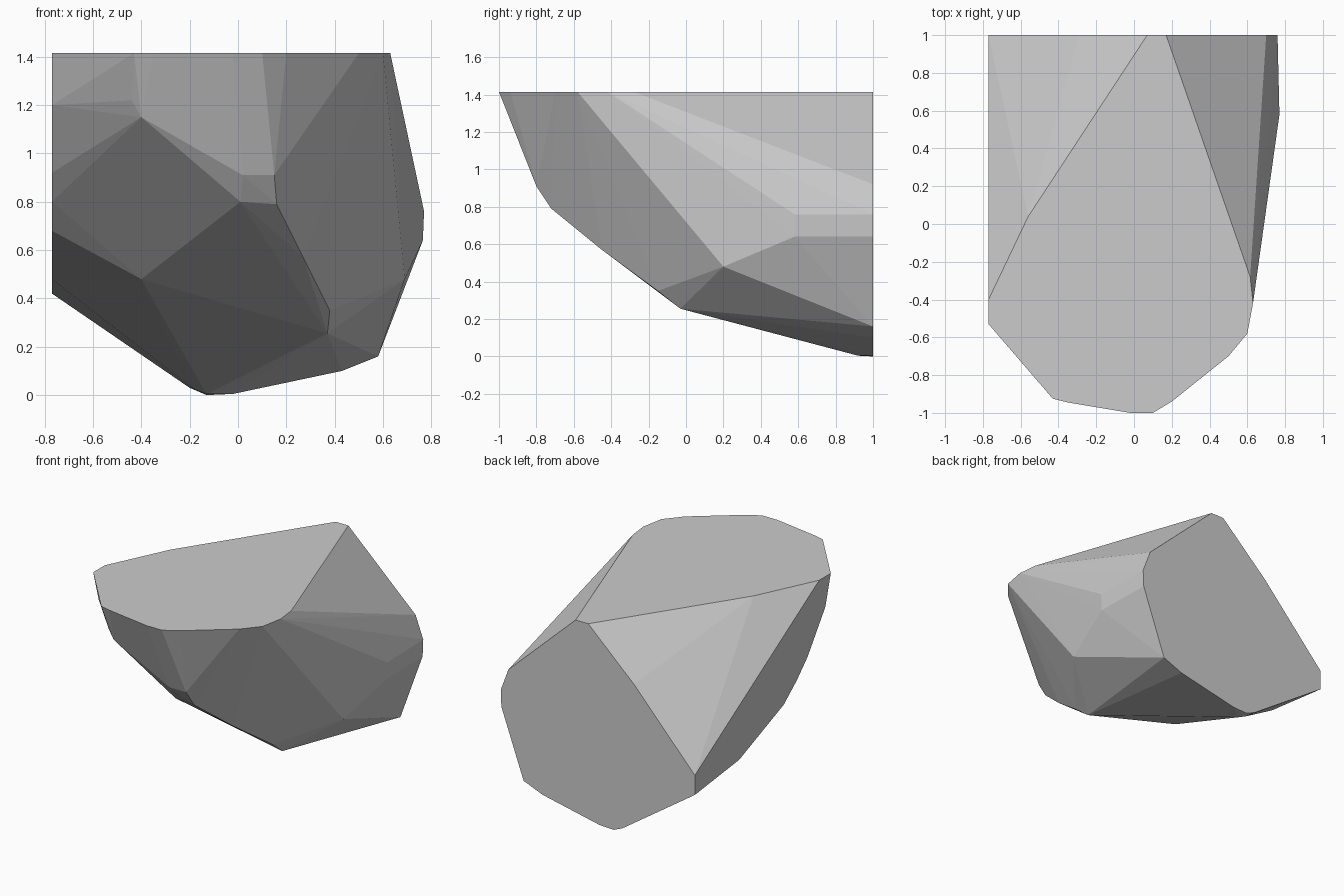
import bpy, bmesh

# Flat cut outlines of the boulder
H = 1.415
top = [(0.07, 1), (0.17, 1), (0.615, -0.28), (0.63, -0.42), (0.60, -0.58), (0.5, -0.7),
       (0.2, -0.94), (0.1, -1), (-0.02, -1), (-0.35, -0.945), (-0.43, -0.925),
       (-0.77, -0.53), (-0.77, -0.4), (-0.56, 0.04)]                     # x, y
back = [(0.70, 0.92), (0.76, 0.76), (0.755, 0.64), (0.58, 0.16), (0.43, 0.10),
        (-0.02, 0.005), (-0.13, 0), (-0.2, 0.03), (-0.77, 0.42), (-0.77, 0.56),
        (-0.29, 1.08)]                                                   # x, z
left = [(-0.47, 1.2), (-0.27, 0.92), (-0.15, 0.8), (0, 0.68), (0.5, 0.48)]  # y, z

# Facet corners on the chipped front, right and underside
chips = [(0.15, -0.8, 0.91), (0.02, -0.8, 0.91), (0.16, -0.72, 0.79), (0.01, -0.72, 0.8),
         (0.27, -0.45, 0.57), (0.38, -0.15, 0.35), (0.37, -0.03, 0.255),
         (-0.40, -0.83, 1.15), (-0.44, -0.83, 1.22), (-0.30, -0.25, 0.59),
         (-0.40, -0.05, 0.48), (0.69, 0.2, 0.48), (0.77, 0.58, 0.76),
         (0.765, 0.58, 0.64), (-0.13, 0.92, 0.004), (-0.19, 0.93, 0.03)]

points = ([(x, y, H) for x, y in top] + [(x, 1, z) for x, z in back]
          + [(-0.77, y, z) for y, z in left] + chips)

# Wrap the corners in a flat-faced convex shell
bm = bmesh.new()
for p in points:
    bm.verts.new(p)
hull = bmesh.ops.convex_hull(bm, input=bm.verts[:])
loose = [v for v in bm.verts if not v.link_faces]
bmesh.ops.delete(bm, geom=loose, context='VERTS')
bmesh.ops.dissolve_limit(bm, angle_limit=0.01, verts=bm.verts[:], edges=bm.edges[:])
bmesh.ops.recalc_face_normals(bm, faces=bm.faces[:])

mesh = bpy.data.meshes.new("boulder")
bm.to_mesh(mesh)
bm.free()
boulder = bpy.data.objects.new("boulder", mesh)
bpy.context.collection.objects.link(boulder)
